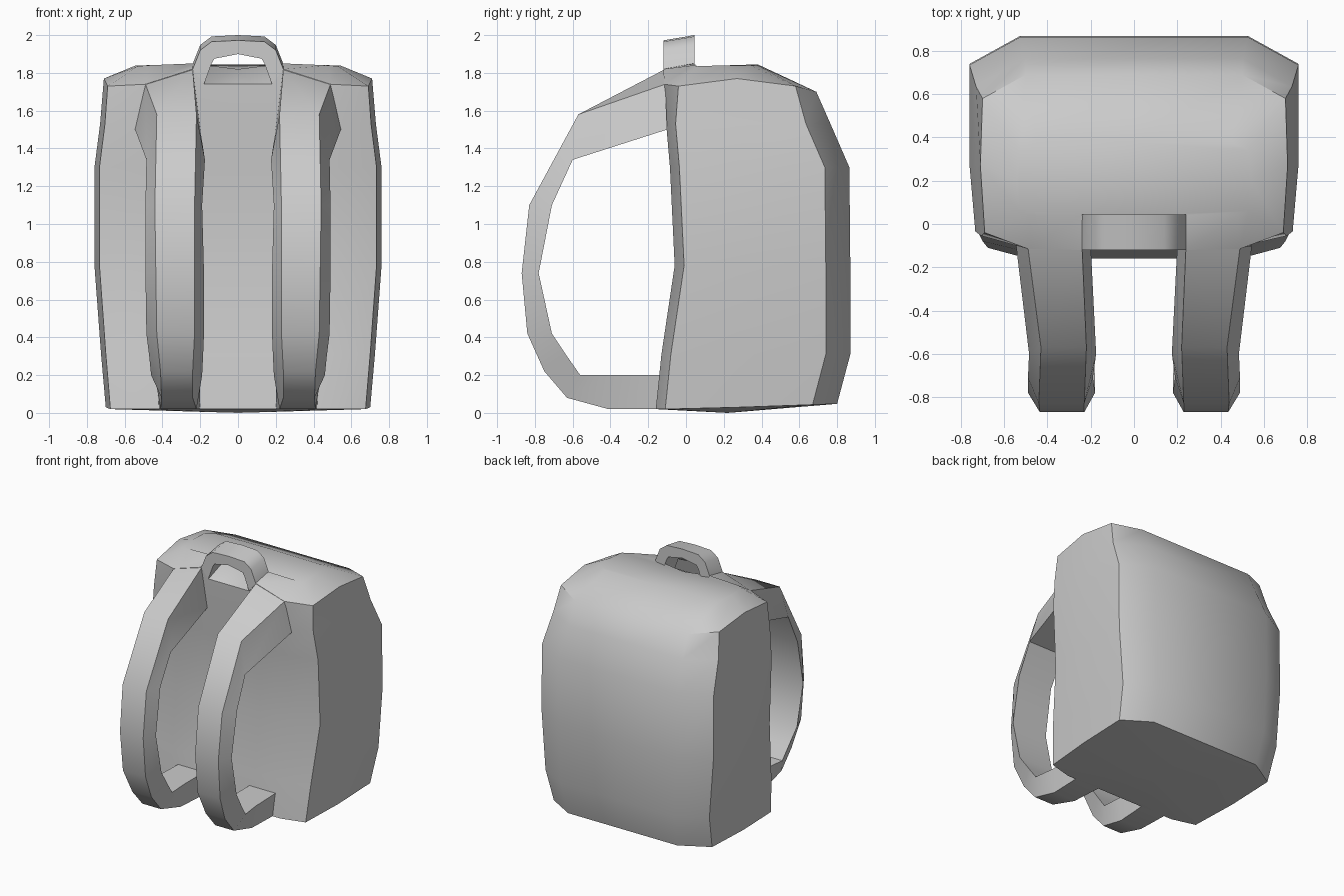
import bpy, bmesh, math

if "Cube" in bpy.data.objects:
    bpy.data.objects.remove(bpy.data.objects["Cube"])


def loft(name, rings, closed=True, tip=None):
    """Skin consecutive rings of equal length and cap both ends."""
    bm = bmesh.new()
    rows = [[bm.verts.new(p) for p in r] for r in rings]
    n = len(rows[0])
    for a, b in zip(rows, rows[1:]):
        for i in range(n):
            j = (i + 1) % n
            bm.faces.new((a[i], a[j], b[j], b[i]))
    if tip:
        t = bm.verts.new(tip)
        for i in range(n):
            bm.faces.new((rows[0][i], t, rows[0][(i + 1) % n]))
    else:
        bm.faces.new(rows[0][::-1])
    bm.faces.new(rows[-1])
    bmesh.ops.recalc_face_normals(bm, faces=bm.faces)
    mesh = bpy.data.meshes.new(name)
    bm.to_mesh(mesh)
    bm.free()
    ob = bpy.data.objects.new(name, mesh)
    bpy.context.collection.objects.link(ob)
    return ob


def smooth(ob, degrees):
    bpy.ops.object.select_all(action='DESELECT')
    ob.select_set(True)
    bpy.context.view_layer.objects.active = ob
    bpy.ops.object.shade_smooth_by_angle(angle=math.radians(degrees))


def mirror_ring(half):
    """Half ring runs from the front centre to the back centre."""
    return half + [(-x, y, z) for x, y, z in half[-2:0:-1]]


def body_ring(z, w, yf, yb, lift=0):
    xy = [(0, yf), (.18, yf), (.24, yf), (.49, yf), (.965 * w, yf + .05),
          (w, .27), (w, yb - .13), (.69 * w, yb), (0, yb)]
    return mirror_ring([(x, y, z + lift * max(0, y)) for x, y in xy])


# Bag body: stacked cross-sections, with a notch under the carry handle
rings = [body_ring(*r) for r in (
    (.02, .70, -.16, .80, .035), (.31, .725, -.13, .87), (.78, .76, -.06, .87),
    (1.30, .76, -.085, .865), (1.53, .73, -.105, .765))]
rings.append(mirror_ring([
    (0, -.115, 1.74), (.18, -.115, 1.74), (.24, -.12, 1.82), (.49, -.115, 1.74),
    (.69, -.04, 1.73), (.71, .27, 1.77), (.70, .58, 1.73), (.50, .69, 1.70), (0, .69, 1.70)]))
rings.append(mirror_ring([
    (0, .04, 1.82), (.18, .04, 1.82), (.24, .04, 1.85), (.48, .04, 1.84),
    (.53, .06, 1.835), (.54, .20, 1.84), (.53, .34, 1.84), (.45, .38, 1.84), (0, .38, 1.845)]))
body = loft("bag_body", rings, tip=(0, .22, 0))
smooth(body, 48)

# Shoulder straps: outer (y, z), inner (y, z), outer x range, inner x range
stations = [
    (-.57, 1.58, -.60, 1.34, .22, .43, .175, .485),
    (-.83, 1.10, -.71, 1.10, .23, .44, .19, .49),
    (-.87, .74, -.78, .74, .23, .435, .18, .49),
    (-.84, .42, -.71, .42, .23, .43, .18, .485),
    (-.75, .22, -.63, .30, .24, .41, .185, .47),
    (-.63, .08, -.56, .20, .24, .405, .19, .46),
    (-.41, .02, -.41, .20, .22, .41, .20, .44),
    (-.10, .02, -.10, .20, .20, .42, .20, .43)]
for side, label in ((1, "right"), (-1, "left")):
    rows = [[(.24, -.11, 1.82), (.49, -.11, 1.74), (.545, -.10, 1.50), (.20, -.10, 1.50)]]
    for yo, zo, yi, zi, a, b, c, d in stations:
        rows.append([(a, yo, zo), (b, yo, zo), (d, yi, zi), (c, yi, zi)])
    rows = [[(side * x, y, z) for x, y, z in r] for r in rows]
    smooth(loft("shoulder_strap_" + label, rows), 40)

# Carry handle: faceted arch, rising slightly towards the back
arch = [(.24, 1.82, .18, 1.74), (.20, 1.92, .14, 1.85),
        (.14, 1.965, .125, 1.875), (0, 1.972, 0, 1.90)]
arch += [(-a, b, -c, d) for a, b, c, d in arch[-2::-1]]
handle = loft("carry_handle", [
    [(xo, -.12, zo), (xi, -.12, zi), (xi, .045, zi + .028), (xo, .045, zo + .028)]
    for xo, zo, xi, zi in arch])
smooth(handle, 35)
